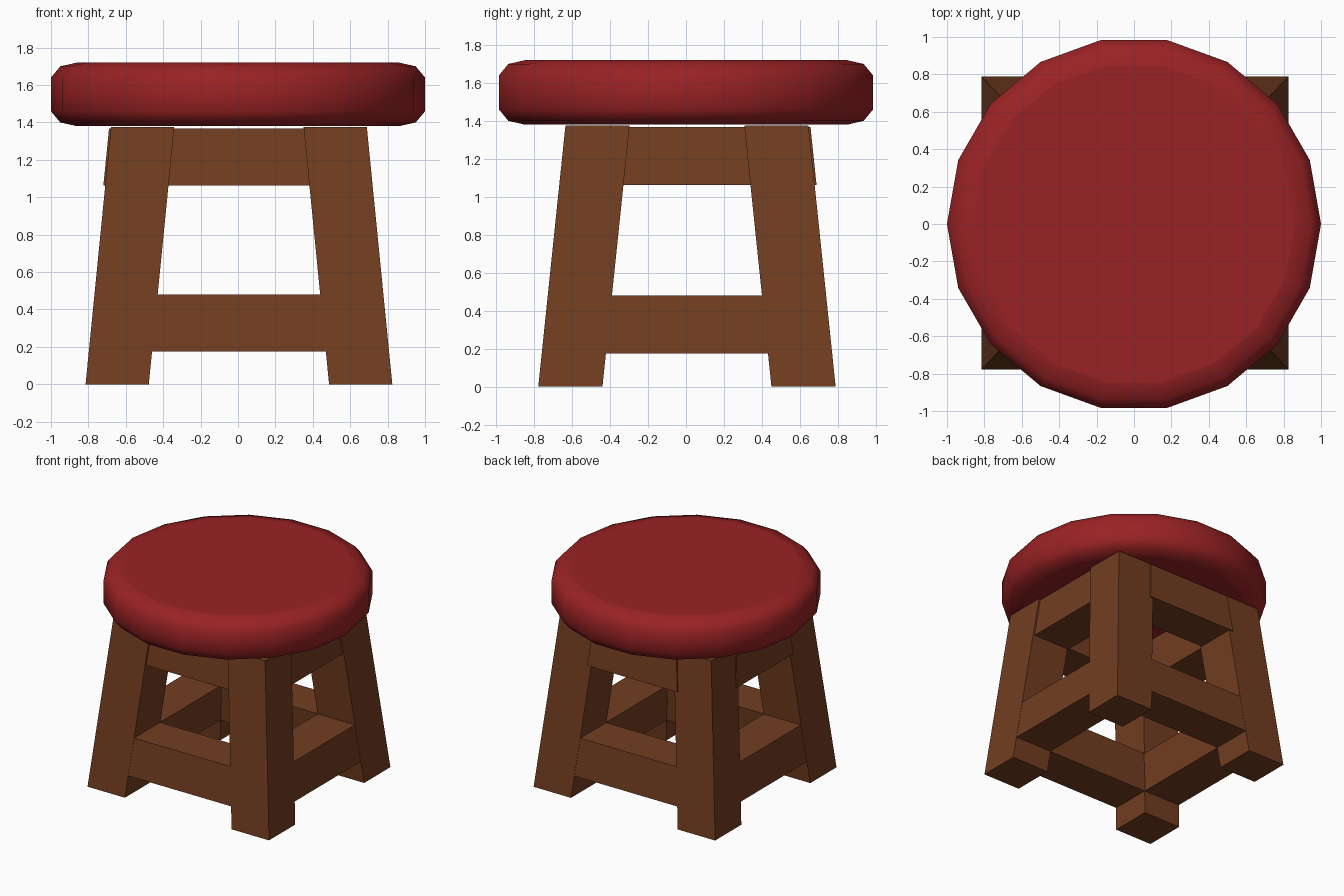
import bpy, bmesh, math

if "Cube" in bpy.data.objects:
    bpy.data.objects.remove(bpy.data.objects["Cube"])


def material(name, color):
    m = bpy.data.materials.new(name)
    m.diffuse_color = (*color, 1)
    m.use_nodes = True
    m.node_tree.nodes["Principled BSDF"].inputs["Base Color"].default_value = m.diffuse_color
    return m


wood = material("brown_wood", (0.17, 0.047, 0.015))
red = material("red_cushion", (0.32, 0.016, 0.018))


def make_object(name, bm, mat):
    bmesh.ops.recalc_face_normals(bm, faces=bm.faces)
    mesh = bpy.data.meshes.new(name)
    bm.to_mesh(mesh)
    bm.free()
    mesh.materials.append(mat)
    ob = bpy.data.objects.new(name, mesh)
    bpy.context.collection.objects.link(ob)
    return ob


# Leaning block: each rect is (x0, x1, y0, y1) at its height
def block(name, low, z0, high, z1):
    bm = bmesh.new()
    rings = []
    for (x0, x1, y0, y1), z in ((low, z0), (high, z1)):
        rings.append([bm.verts.new((x, y, z)) for x, y in
                      ((x0, y0), (x1, y0), (x1, y1), (x0, y1))])
    a, b = rings
    bm.faces.new(a[::-1])
    bm.faces.new(b)
    for i in range(4):
        j = (i + 1) % 4
        bm.faces.new((a[i], a[j], b[j], b[i]))
    return make_object(name, bm, wood)


CX, CY, THICK = 0.005, 0.005, 0.338


# Outer half-widths of the tapering frame at height z
def outer(z):
    return 0.82 - 0.099 * z, 0.783 - 0.104 * z


# Legs
def leg_rect(sx, sy, z):
    ox, oy = outer(z)
    xs = sorted((CX + sx * ox, CX + sx * (ox - THICK)))
    ys = sorted((CY + sy * oy, CY + sy * (oy - THICK)))
    return (*xs, *ys)


for sy, depth in ((-1, "front"), (1, "back")):
    for sx, side in ((-1, "left"), (1, "right")):
        block(f"{depth}_{side}_leg", leg_rect(sx, sy, 0), 0,
              leg_rect(sx, sy, 1.375), 1.375)


# Rails between the legs, following the frame's slope
def rail_rect(axis, s, z, shift, inset):
    ox, oy = outer(z)
    lap = 0.03
    if axis == "x":
        half = ox - THICK + lap
        ys = sorted((s * (oy - inset), s * (oy - THICK + inset)))
        return (CX - half, CX + half, CY + ys[0] + shift, CY + ys[1] + shift)
    half = oy - THICK + lap
    xs = sorted((s * (ox - inset), s * (ox - THICK + inset)))
    return (CX + xs[0] - shift, CX + xs[1] - shift, CY - half, CY + half)


for level, z0, z1, shift in (("lower", 0.175, 0.48, 0), ("upper", 1.062, 1.368, 0.012)):
    for axis, s, side in (("x", -1, "front"), ("x", 1, "back"),
                          ("y", -1, "left"), ("y", 1, "right")):
        block(f"{level}_{side}_rail", rail_rect(axis, s, z0, shift, 0.002), z0,
              rail_rect(axis, s, z1, shift, 0.002), z1)

# Seat: 18-sided cushion with rounded rim
SIDES = 18
profile = [(0.86, 1.38), (0.95, 1.4), (1, 1.46), (1, 1.64), (0.95, 1.7), (0.86, 1.72)]
bm = bmesh.new()
rings = [[bm.verts.new((r * math.cos(2 * math.pi * i / SIDES),
                        r * math.sin(2 * math.pi * i / SIDES), z))
          for i in range(SIDES)] for r, z in profile]
for a, b in zip(rings, rings[1:]):
    for i in range(SIDES):
        j = (i + 1) % SIDES
        bm.faces.new((a[i], a[j], b[j], b[i])).smooth = True
bm.faces.new(rings[0][::-1])
bm.faces.new(rings[-1])
make_object("seat", bm, red)
